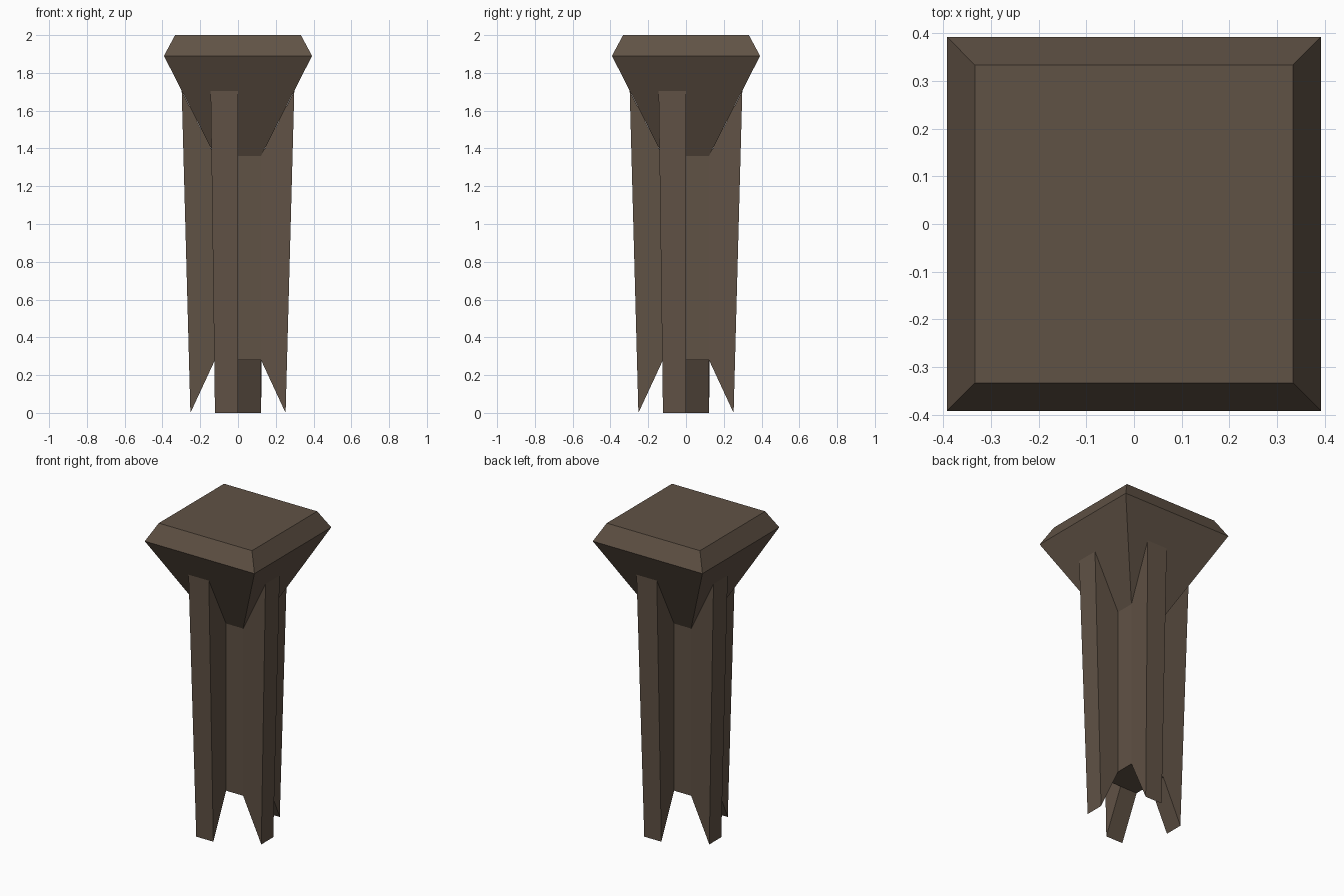
import bpy, bmesh
from mathutils import Matrix, Vector

if "Cube" in bpy.data.objects:
    bpy.data.objects.remove(bpy.data.objects["Cube"])

wood = bpy.data.materials.new("dark brown")
wood.diffuse_color = (0.118, 0.085, 0.06, 1)
wood.use_nodes = True
wood.node_tree.nodes["Principled BSDF"].inputs["Base Color"].default_value = wood.diffuse_color


def finish(bm, name):
    bmesh.ops.remove_doubles(bm, verts=bm.verts, dist=0.0005)
    bmesh.ops.recalc_face_normals(bm, faces=bm.faces)
    mesh = bpy.data.meshes.new(name)
    bm.to_mesh(mesh)
    bm.free()
    mesh.materials.append(wood)
    bpy.context.collection.objects.link(bpy.data.objects.new(name, mesh))


# Shaft: square core with four half-width flaring fins set as a pinwheel
C = 0.122            # core half width
LOW, HIGH = 0.28, 1.36
bm = bmesh.new()
underside = []
for k in range(4):
    turn = Matrix.Rotation(k * 1.5707963, 4, 'Z')

    def v(x, y, z):
        return bm.verts.new(turn @ Vector((x, y, z)))

    a0, a1 = v(-C, -C, LOW), v(-C, -C, HIGH)           # core corner
    m0, m1 = v(0, -C, LOW), v(0, -C, HIGH)             # middle of core side
    n0, n1 = v(C, -C, LOW), v(C, -C, HIGH)             # next core corner
    p0, p1 = v(-C, -0.252, 0), v(-0.145, -0.298, 1.704)  # fin outer edges
    q0, q1 = v(0, -0.252, 0), v(0, -0.298, 1.704)
    for face in ((a0, p0, p1, a1),    # fin side
                 (p0, q0, q1, p1),    # fin outer face
                 (q0, m0, m1, q1),    # fin other side
                 (a0, m0, q0, p0),    # slanted fin foot
                 (m0, n0, n1, m1)):   # bare core panel
        bm.faces.new(face)
    underside += [a0.co.copy(), m0.co.copy()]
bm.faces.new([bm.verts.new(co) for co in underside])
finish(bm, "finned_shaft")

# Cap: square block, tapered below and bevelled above
bm = bmesh.new()
rings = []
for h, z in ((C, HIGH), (0.392, 1.89), (0.333, 2.0)):
    rings.append([bm.verts.new((x * h, y * h, z))
                  for x, y in ((-1, -1), (1, -1), (1, 1), (-1, 1))])
for lower, upper in zip(rings, rings[1:]):
    for i in range(4):
        j = (i + 1) % 4
        bm.faces.new((lower[i], lower[j], upper[j], upper[i]))
bm.faces.new(rings[-1])
finish(bm, "bevelled_cap")
